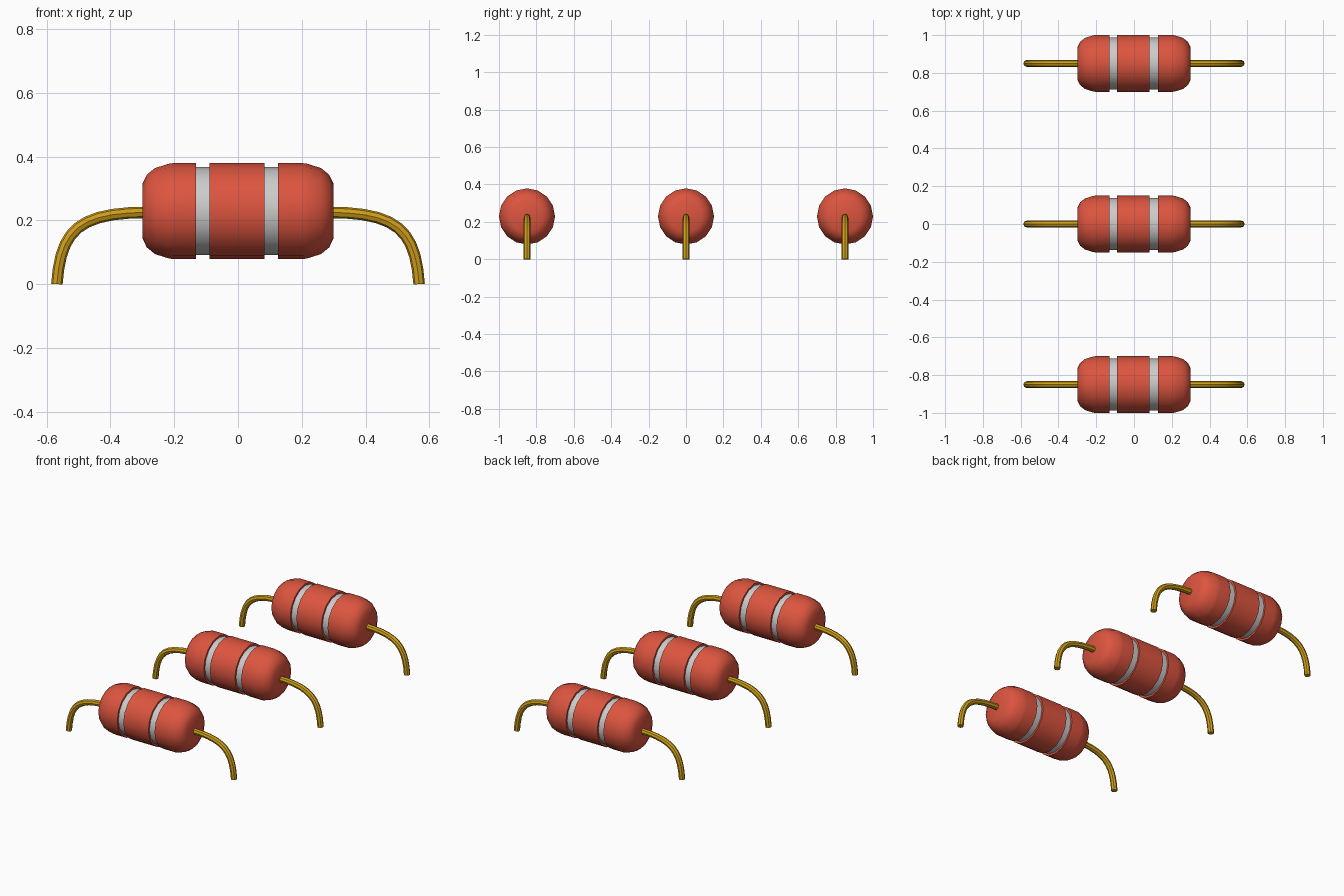
import bpy
import bmesh
from math import cos, sin, pi, radians

if "Cube" in bpy.data.objects:
    bpy.data.objects.remove(bpy.data.objects["Cube"])

SIDES = 16
AXIS_Z = 0.229


def material(name, rgb):
    m = bpy.data.materials.new(name)
    m.diffuse_color = (*rgb, 1)
    m.use_nodes = True
    m.node_tree.nodes["Principled BSDF"].inputs["Base Color"].default_value = m.diffuse_color
    return m


RED = material("red_coating", (0.72, 0.09, 0.05))
GOLD = material("gold_wire", (0.62, 0.34, 0.01))


def lathe(name, profile, y, mat=None, caps=True):
    """Revolve (x, radius) points around the body axis."""
    bm = bmesh.new()
    rings = [[bm.verts.new((x, r * cos(2 * pi * i / SIDES), r * sin(2 * pi * i / SIDES)))
              for i in range(SIDES)] for x, r in profile]
    for a, b in zip(rings, rings[1:]):
        for i in range(SIDES):
            j = (i + 1) % SIDES
            bm.faces.new((a[i], b[i], b[j], a[j]))
    if caps:
        bm.faces.new(rings[0])
        bm.faces.new(rings[-1][::-1])
    bmesh.ops.recalc_face_normals(bm, faces=bm.faces)
    me = bpy.data.meshes.new(name)
    bm.to_mesh(me)
    bm.free()
    ob = bpy.data.objects.new(name, me)
    bpy.context.collection.objects.link(ob)
    ob.location = (0, y, AXIS_Z)
    if mat:
        me.materials.append(mat)
    smooth(ob)
    return ob


def smooth(ob):
    bpy.ops.object.select_all(action='DESELECT')
    ob.select_set(True)
    bpy.context.view_layer.objects.active = ob
    bpy.ops.object.shade_smooth_by_angle(angle=radians(35))


def lead(name, side, y):
    """Bent wire from the body end down to the ground."""
    cu = bpy.data.curves.new(name, 'CURVE')
    cu.dimensions = '3D'
    cu.resolution_u = 10
    cu.bevel_depth = 0.018
    cu.bevel_resolution = 2
    cu.use_fill_caps = True
    sp = cu.splines.new('BEZIER')
    sp.bezier_points.add(1)
    pts = [((0.28, 0.225), (0.2, 0.225), (0.5, 0.225)),
           ((0.568, 0), (0.556, 0.17), (0.568, -0.1))]
    for p, (co, left, right) in zip(sp.bezier_points, pts):
        p.handle_left_type = p.handle_right_type = 'FREE'
        p.co = (side * co[0], 0, co[1])
        p.handle_left = (side * left[0], 0, left[1])
        p.handle_right = (side * right[0], 0, right[1])
    cu.materials.append(GOLD)
    ob = bpy.data.objects.new(name, cu)
    bpy.context.collection.objects.link(ob)
    ob.location.y = y
    bpy.ops.object.select_all(action='DESELECT')
    ob.select_set(True)
    bpy.context.view_layer.objects.active = ob
    bpy.ops.object.convert(target='MESH')
    smooth(bpy.context.object)


# rounded body end and the two band grooves
END = [(0.3, 0.085), (0.286, 0.114), (0.26, 0.135), (0.215, 0.149)]
GROOVES = [(-0.131, -0.089), (0.083, 0.126)]
R, R_FLOOR, R_BAND = 0.15, 0.13, 0.138

profile = [(-x, r) for x, r in END] + [(-0.205, R)]
for x0, x1 in GROOVES:
    profile += [(x0, R), (x0, R_FLOOR), (x1, R_FLOOR), (x1, R)]
profile += [(0.205, R)] + END[::-1]

# three resistors in a row
for n, y in enumerate((-0.85, 0, 0.85), 1):
    lathe(f"resistor_body_{n}", profile, y, RED)
    for k, (x0, x1) in enumerate(GROOVES, 1):
        lathe(f"band_{n}_{k}", [(x0, R_BAND), (x1, R_BAND)], y, caps=False)
    for label, side in (("left", -1), ("right", 1)):
        lead(f"{label}_lead_{n}", side, y)
